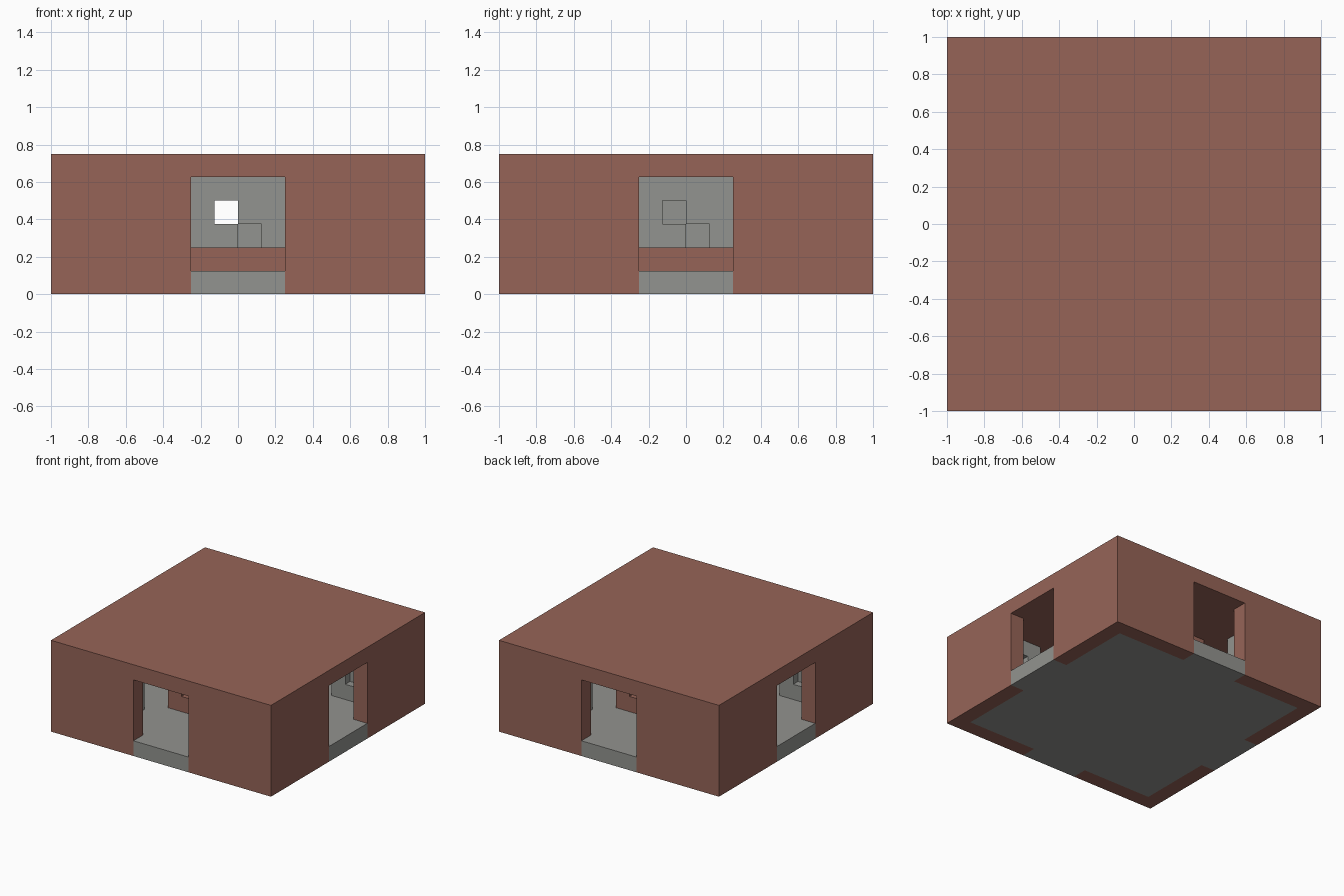
import bpy
import bmesh
from mathutils import Matrix

if "Cube" in bpy.data.objects:
    bpy.data.objects.remove(bpy.data.objects["Cube"])


def material(name, srgb):
    color = [(c / 255) ** 2.2 for c in srgb] + [1]
    mat = bpy.data.materials.new(name)
    mat.use_nodes = True
    mat.diffuse_color = color
    mat.node_tree.nodes["Principled BSDF"].inputs["Base Color"].default_value = color
    return mat


brick = material("brick red", (149, 100, 88))
stone = material("stone grey", (145, 146, 142))


def add_object(name, bm, mat):
    mesh = bpy.data.meshes.new(name)
    bm.to_mesh(mesh)
    bm.free()
    mesh.materials.append(mat)
    obj = bpy.data.objects.new(name, mesh)
    bpy.context.collection.objects.link(obj)
    return obj


def box(name, x, y, z, mat):
    """Box from (low, high) ranges on each axis."""
    bm = bmesh.new()
    size = [hi - lo for lo, hi in (x, y, z)]
    mid = [(hi + lo) / 2 for lo, hi in (x, y, z)]
    bmesh.ops.create_cube(bm, size=1, matrix=Matrix.Translation(mid) @ Matrix.Diagonal(size + [1]))
    return add_object(name, bm, mat)


def cut(obj, x, y, z):
    cutter = box(obj.name + "_cutter", x, y, z, obj.data.materials[0])
    cutter.hide_render = True
    cutter.hide_set(True)
    mod = obj.modifiers.new("opening", "BOOLEAN")
    mod.operation = "DIFFERENCE"
    mod.solver = "EXACT"
    mod.object = cutter


def both(r):
    return (-r, r)


U = 0.125                 # wall, floor and roof thickness
INNER, DOOR = 1 - U, 2 * U
CEILING = 5 * U

# Brick shell: hollow room with a doorway in every side
shell = box("outer_walls_and_roof", both(1), both(1), (0, 6 * U), brick)
cut(shell, both(INNER), both(INNER), (-U, CEILING))
cut(shell, both(DOOR), both(1 + U), (-U, CEILING))
cut(shell, both(1 + U), both(DOOR), (-U, CEILING))

# Stone floor with a sill reaching through each doorway
bm = bmesh.new()
side = [(INNER, -INNER), (INNER, -DOOR), (1, -DOOR), (1, DOOR), (INNER, DOOR)]
outline = []
for turn in range(4):
    outline += side
    side = [(-y, x) for x, y in side]
base = bm.faces.new([bm.verts.new((x, y, 0)) for x, y in outline])
top = bmesh.ops.extrude_face_region(bm, geom=[base], use_keep_orig=True)
bmesh.ops.translate(bm, vec=(0, 0, U), verts=[v for v in top["geom"] if isinstance(v, bmesh.types.BMVert)])
bmesh.ops.recalc_face_normals(bm, faces=bm.faces)
add_object("floor", bm, stone)

# Brick frame in the middle, open on four sides above its plinth
frame = box("centre_frame", both(3 * U), both(3 * U), (U, CEILING), brick)
cut(frame, both(DOOR), both(1), (2 * U, 1))
cut(frame, both(1), both(DOOR), (2 * U, 1))

# Stone core with a through slot and shallow niches
core = box("centre_core", both(DOOR), both(DOOR), (2 * U, CEILING), stone)
cut(core, (-U, 0), both(1), (3 * U, 4 * U))
for s in (-1, 1):
    depth = sorted((s * 1.5 * U, s * 3 * U))
    cut(core, (0, U), depth, (U, 3 * U))
    cut(core, depth, (0, U), (U, 3 * U))
    cut(core, depth, (-U, 0), (3 * U, 4 * U))

# Stone corner piers with a niche on both inward sides
for sx, x_name in ((-1, "right"), (1, "left")):
    for sy, y_name in ((-1, "front"), (1, "back")):
        xr, yr = [sorted((s * 4 * U, s * INNER)) for s in (sx, sy)]
        pier = box(f"{y_name}_{x_name}_pier", xr, yr, (U, CEILING), stone)
        nx, ny = [sorted((s * 5 * U, s * 6 * U)) for s in (sx, sy)]
        dx, dy = [sorted((s * 3 * U, s * 4.5 * U)) for s in (sx, sy)]
        cut(pier, nx, dy, (2 * U, 4 * U))
        cut(pier, dx, ny, (2 * U, 4 * U))
